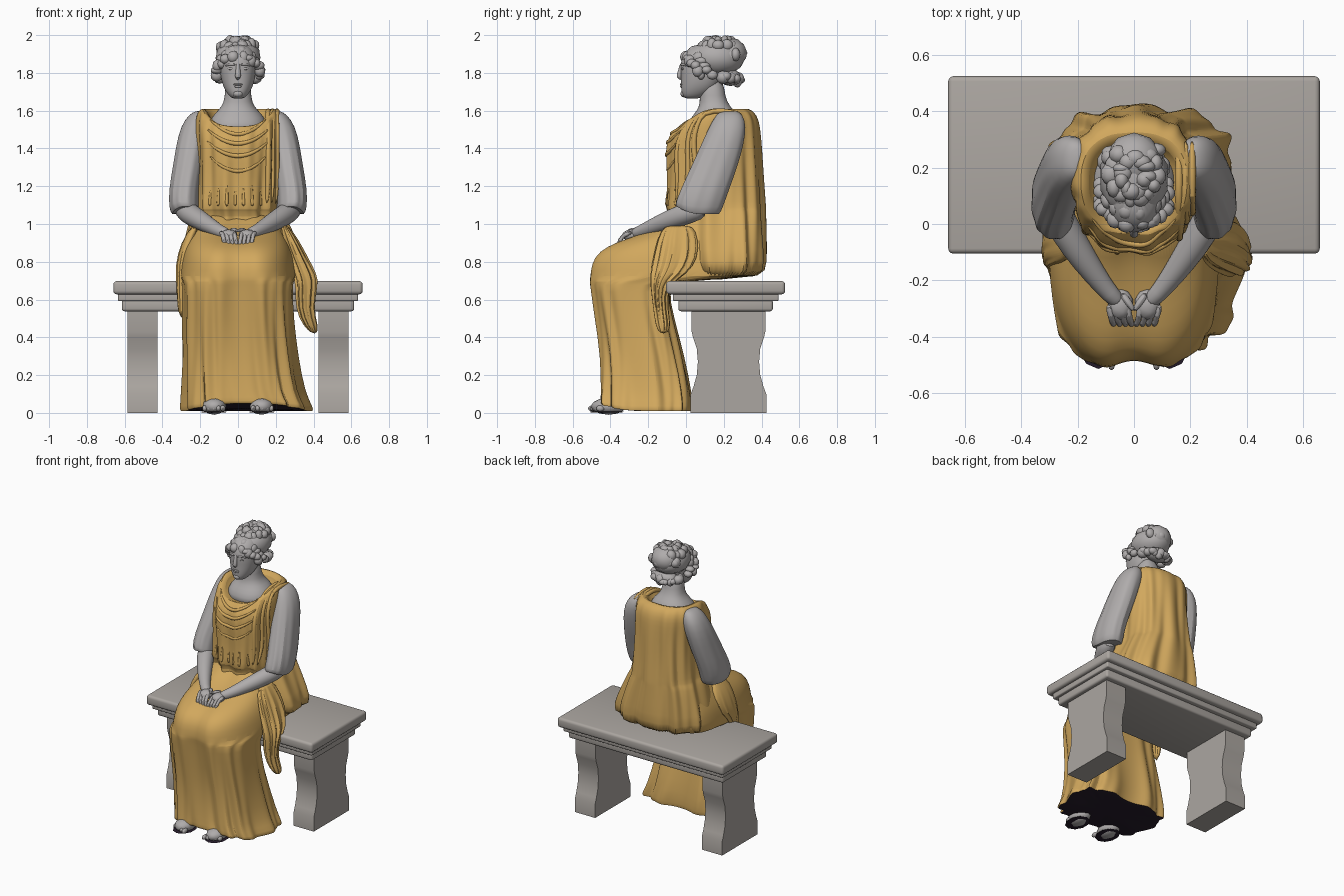
import bpy, bmesh, math, random
from mathutils import Vector
from mathutils.bvhtree import BVHTree

cube = bpy.data.objects.get("Cube")
if cube:
    bpy.data.objects.remove(cube, do_unlink=True)
random.seed(4)
made = []


def material(name, rgb):
    m = bpy.data.materials.new(name)
    m.use_nodes = True
    m.diffuse_color = (*rgb, 1)
    m.node_tree.nodes["Principled BSDF"].inputs["Base Color"].default_value = (*rgb, 1)
    return m


GOLD = material("ochre cloth", (0.64, 0.39, 0.11))
SKIN = material("pale grey stone", (0.43, 0.412, 0.41))
BENCH = material("warm grey stone", (0.41, 0.382, 0.355))
DARK = material("dark lining", (0.02, 0.012, 0.025))


def finish(name, bm, mat, subsurf=0):
    bmesh.ops.recalc_face_normals(bm, faces=bm.faces)
    me = bpy.data.meshes.new(name)
    bm.to_mesh(me)
    bm.free()
    me.materials.append(mat)
    ob = bpy.data.objects.new(name, me)
    bpy.context.collection.objects.link(ob)
    if subsurf:
        mod = ob.modifiers.new("smooth", "SUBSURF")
        mod.levels = mod.render_levels = subsurf
    made.append(ob)
    return ob


def skin_rings(bm, rings):
    """Join vertex rings into a closed skin with capped ends."""
    n = len(rings[0])
    for a, b in zip(rings, rings[1:]):
        for i in range(n):
            j = (i + 1) % n
            bm.faces.new((a[i], a[j], b[j], b[i]))
    bm.faces.new(rings[0])
    bm.faces.new(rings[-1])


def loft(name, mat, rings, n=32, power=0.9, side=1, dent=0):
    """Rings: height, centre x, front y, back y, half width, front taper, front drop, fold depth."""
    bm = bmesh.new()
    loops = []
    for ring in rings:
        z, cx, y0, y1, rx, taper, drop, fold = tuple(ring) + (0,) * (8 - len(ring))
        loop = []
        for i in range(n):
            a = math.tau * i / n
            c, s = math.cos(a), math.sin(a)
            x = rx * math.copysign(abs(c) ** power, c) * (1 - taper * ((1 - s) / 2) ** 1.5)
            y = (y0 + y1) / 2 + (y1 - y0) / 2 * math.copysign(abs(s) ** power, s)
            w = fold * (math.sin(11 * a + 3 * z) + 0.6 * math.sin(19 * a - 2 * z))
            if s < 0:
                y += dent * math.exp(-(x / 0.07) ** 2)
            loop.append(bm.verts.new((side * (cx + x + w * c), y + w * s, z - drop * max(0, -s) ** 1.5)))
        loops.append(loop)
    skin_rings(bm, loops)
    return finish(name, bm, mat, 1)


def tube(name, mat, pts, n=10, side=1):
    """Rounded tube through points given as x, y, z, radius."""
    bm = bmesh.new()
    ps = [Vector((side * p[0], p[1], p[2])) for p in pts]
    loops = []
    for i, p in enumerate(ps):
        d = (ps[min(i + 1, len(ps) - 1)] - ps[max(i - 1, 0)]).normalized()
        u = d.cross(Vector((0.3, 0.2, 1)) if abs(d.z) < 0.8 else Vector((1, 0, 0))).normalized()
        v = d.cross(u)
        r = pts[i][3]
        loops.append([bm.verts.new(p + r * (u * math.cos(math.tau * k / n) + v * math.sin(math.tau * k / n)))
                      for k in range(n)])
    skin_rings(bm, loops)
    return finish(name, bm, mat, 1)


def blobs(name, mat, items):
    """Group of ellipsoids given as centre and radii."""
    bm = bmesh.new()
    for loc, rad in items:
        for v in bmesh.ops.create_icosphere(bm, subdivisions=2, radius=1)["verts"]:
            v.co = Vector(loc) + Vector([a * b for a, b in zip(v.co, rad)])
    return finish(name, bm, mat)


def box(name, mat, centre, half, bevel):
    bm = bmesh.new()
    for v in bmesh.ops.create_cube(bm, size=2)["verts"]:
        v.co = Vector(centre) + Vector([a * b for a, b in zip(v.co, half)])
    bmesh.ops.bevel(bm, geom=bm.edges[:], offset=bevel, segments=3, affect="EDGES", profile=0.5)
    return finish(name, bm, mat)


# Bench: stepped slab on two waisted legs
box("bench_slab", BENCH, (0, 0.21, 0.663), (0.66, 0.315, 0.035), 0.018)
box("bench_neck_moulding", BENCH, (0, 0.21, 0.617), (0.635, 0.28, 0.025), 0.008)
box("bench_lower_moulding", BENCH, (0, 0.21, 0.57), (0.615, 0.25, 0.032), 0.014)
half_profile = [(0, .2), (.1, .2), (.14, .185), (.2, .168), (.27, .162), (.34, .168), (.4, .188), (.43, .195), (.55, .195)]
for side, label in ((1, "left"), (-1, "right")):
    bm = bmesh.new()
    outline = [(0.225 - w, z) for z, w in half_profile] + [(0.225 + w, z) for z, w in reversed(half_profile)]
    skin_rings(bm, [[bm.verts.new((side * x, y, z)) for y, z in outline] for x in (0.425, 0.585)])
    finish("bench_leg_" + label, bm, BENCH)

# Long skirt: floor hem, shins, lap and waist
skirt = loft("skirt", GOLD, [
    (.012, .045, -.43, .0, .34, .3, -.04, .012),
    (.006, .045, -.46, .02, .37, .3, -.04, .014),
    (.03, .045, -.465, .02, .37, .3, -.03, .014),
    (.1, .025, -.46, .02, .345, .3, 0, .014),
    (.3, .01, -.455, -.02, .325, .3, 0, .011),
    (.5, 0, -.485, -.07, .32, .32, 0, .008),
    (.66, 0, -.51, -.1, .32, .33, 0, .005),
    (.7, 0, -.518, -.04, .325, .33, 0, .003),
    (.715, 0, -.518, .38, .345, .3),
    (.79, 0, -.513, .38, .335, .3),
    (.855, 0, -.475, .38, .32, .3),
    (.905, 0, -.38, .36, .29, .25),
    (.945, 0, -.25, .36, .265, .2),
    (1.0, 0, -.12, .36, .235, .2),
    (1.07, 0, -.07, .36, .195)], n=96, power=0.6, dent=0.035)
skirt.data.materials.append(DARK)
for f in skirt.data.polygons:
    if f.center.z < 0.06 and f.normal.z < -0.5:
        f.material_index = 1

# Draped bodice and back cloth, turned in at the neckline
bodice = loft("bodice", GOLD, [
    (.705, .03, -.06, .41, .35, .2, 0, .014),
    (.8, .03, -.08, .42, .35, .2, 0, .014),
    (.93, .015, -.09, .415, .315, .3, 0, .012),
    (1.06, 0, -.075, .41, .265, .3, 0, .011),
    (1.075, 0, -.1, .41, .25, .2, 0, .011),
    (1.1, 0, -.1, .41, .24, .15, 0, .01),
    (1.25, 0, -.09, .4, .222, .05, 0, .009),
    (1.4, 0, -.105, .395, .215, 0, 0, .007),
    (1.49, 0, -.085, .39, .22, 0, .02, .005),
    (1.55, 0, -.05, .383, .22, 0, .05, .004),
    (1.595, 0, -.035, .36, .21, 0, .075, .003),
    (1.615, 0, -.025, .325, .19, 0, .1),
    (1.605, 0, .0, .29, .16, 0, .1),
    (1.5, 0, .04, .27, .13)], n=96, power=0.8)
surface = BVHTree.FromPolygons([v.co for v in bodice.data.vertices],
                               [p.vertices[:] for p in bodice.data.polygons])


def on_bodice(x, z, r):
    hit = surface.ray_cast(Vector((x, -1, z)), Vector((0, 1, 0)))[0]
    return (x, min(hit.y, 0.08) + 0.003, z, r)


# Neckline swags, pleats and shoulder folds lying on the bodice
for k, (low, width) in enumerate(((1.475, .15), (1.425, .165), (1.36, .165), (1.28, .15))):
    steps = [i / 6 - 1 for i in range(13)]
    tube("chest_swag_%d" % (k + 1), GOLD,
         [on_bodice(width * t, low + .08 * t * t, .004 + .008 * (1 - t * t)) for t in steps])
for k in range(7):
    x = -.15 + .045 * k
    tube("waist_pleat_%d" % (k + 1), GOLD,
         [on_bodice(x * f, z, r) for f, z, r in ((1, 1.09, .011), (.98, 1.14, .009), (.95, 1.2 + .02 * (k % 3), .003))])
for k in range(3):
    x = .16 + .023 * k
    tube("shoulder_fold_%d" % (k + 1), GOLD,
         [(x, .3, 1.58, .012), (x, .2, 1.603, .015), (x, .09, 1.595, .015)]
         + [on_bodice(x, z, .015) for z in (1.52, 1.44, 1.34, 1.22)] + [on_bodice(x - .008, 1.1, .008)])

# Cloth ends hanging beside the lap
loft("hanging_cloth_left", GOLD, [
    (1.0, .24, -.12, .04, .02), (.92, .275, -.15, .06, .04, 0, 0, .006), (.82, .315, -.17, .06, .05, 0, 0, .009),
    (.73, .355, -.185, .0, .06, 0, 0, .009), (.68, .365, -.185, -.1, .055, 0, 0, .007),
    (.55, .35, -.17, -.1, .045, 0, 0, .006), (.46, .385, -.16, -.08, .038, 0, 0, .004), (.42, .405, -.14, -.1, .015)], n=48)
loft("hanging_cloth_right", GOLD, [
    (1.0, .22, -.12, .04, .02), (.9, .27, -.14, .06, .035), (.78, .295, -.15, .04, .035, 0, 0, .004),
    (.7, .295, -.16, -.08, .03, 0, 0, .003), (.5, .3, -.16, -.1, .02)], n=48, side=-1)

# Neck and upper chest
loft("neck", SKIN, [
    (1.46, 0, .0, .27, .15), (1.54, 0, .01, .28, .155), (1.585, 0, .045, .27, .125), (1.62, 0, .07, .235, .085),
    (1.67, 0, .075, .205, .068), (1.78, 0, .07, .2, .068)])

# Arms, hands and feet
for side, label in ((1, "left"), (-1, "right")):
    loft("sleeve_" + label, SKIN, [
        (1.06, .275, -.03, .15, .055, 0, -.03), (1.045, .28, -.055, .175, .07, 0, -.045),
        (1.08, .286, -.058, .19, .079, 0, -.03, .004), (1.18, .288, -.03, .225, .078, 0, 0, .004),
        (1.3, .267, .025, .27, .078, 0, 0, .003), (1.42, .25, .08, .305, .078, 0, 0, .002),
        (1.52, .228, .125, .32, .074), (1.58, .21, .16, .3, .05), (1.6, .2, .19, .27, .02)], side=side)
    tube("forearm_" + label, SKIN, [
        (.29, .1, 1.09, .055), (.275, .03, 1.065, .06), (.21, -.08, 1.025, .055), (.14, -.18, .985, .042),
        (.085, -.25, .955, .033), (.05, -.28, .945, .03)], n=14, side=side)
    blobs("palm_" + label, SKIN, [((side * .048, -.285, .94), (.047, .055, .032))])
    for k in range(4):
        x = .018 + .021 * k
        tube("finger_%s_%d" % (label, k + 1), SKIN, [
            (x + .01, -.285, .955, .014), (x, -.325, .945, .015), (x - .006, -.352, .915, .014),
            (x - .012, -.36, .875, .009)], n=8, side=side)
    tube("thumb_" + label, SKIN, [(.045, -.245, .96, .014), (.018, -.28, .972, .014), (.0, -.31, .962, .009)],
         n=8, side=side)
    blobs("foot_" + label, SKIN, [((side * .125, -.41, .035), (.065, .095, .045))]
          + [((side * (.08 + .024 * k), -.49 + .009 * k, .024), (.014, .03 - .002 * k, .017)) for k in range(5)])
    blobs("sole_" + label, DARK, [((side * .127, -.42, .005), (.072, .095, .005))])

# Head and face
loft("head", SKIN, [
    (1.663, 0, .0, .06, .025), (1.675, 0, -.02, .1, .045), (1.705, 0, -.026, .15, .067),
    (1.74, 0, -.026, .18, .083), (1.79, 0, -.026, .195, .094), (1.85, 0, -.032, .2, .098),
    (1.91, 0, -.012, .2, .09), (1.955, 0, .05, .17, .05)])
tube("nose", SKIN, [(0, -.02, 1.855, .01), (0, -.026, 1.825, .012), (0, -.034, 1.795, .015),
                    (0, -.036, 1.778, .018), (0, -.022, 1.766, .012)])
blobs("lips", SKIN, [((0, -.023, 1.739), (.026, .01, .006)), ((0, -.022, 1.728), (.021, .01, .007)),
                     ((0, -.012, 1.69), (.026, .018, .019))])
for side, label in ((1, "left"), (-1, "right")):
    blobs("eye_" + label, SKIN, [((side * .037, -.017, 1.822), (.019, .008, .007))])
    tube("brow_" + label, SKIN, [(.012, -.028, 1.842, .006), (.04, -.021, 1.848, .007), (.07, .002, 1.836, .005)],
         side=side)

# Hair: smooth core, wavy fringe, crown coil, back bun and nape roll
locks = [((0, .165, 1.88), (.125, .15, .1)), ((0, .225, 1.905), (.1, .1, .085)), ((0, .235, 1.775), (.09, .06, .045))]


def lock(x, y, z, r):
    p = [c + random.uniform(-.007, .007) for c in (x, y, z)]
    locks.append((p, [r * random.uniform(.75, 1.4) for _ in range(3)]))


for i in range(15):
    a = math.pi * i / 14
    c, s = math.cos(a), math.sin(a)
    lock(.115 * c, .085 - .08 * s, 1.79 + .1 * s, .025)
    lock(.112 * c, .135 - .09 * s, 1.785 + .13 * s, .027)
    lock(.095 * c, .2 + .075 * s, 1.78 - .015 * s, .028)
for i in range(14):
    a = math.tau * i / 14
    c, s = math.cos(a), math.sin(a)
    lock(.08 * c, .175 + .085 * s, 1.94, .03)
    lock(.045 * c, .175 + .055 * s, 1.965, .026)
    lock(.085 * c, .235 + .055 * s, 1.895, .027)
blobs("hair", SKIN, locks)

# Smooth shading with crisp edges kept
bpy.ops.object.select_all(action="DESELECT")
for ob in made:
    ob.select_set(True)
bpy.context.view_layer.objects.active = made[0]
bpy.ops.object.shade_smooth_by_angle(angle=math.radians(40))
